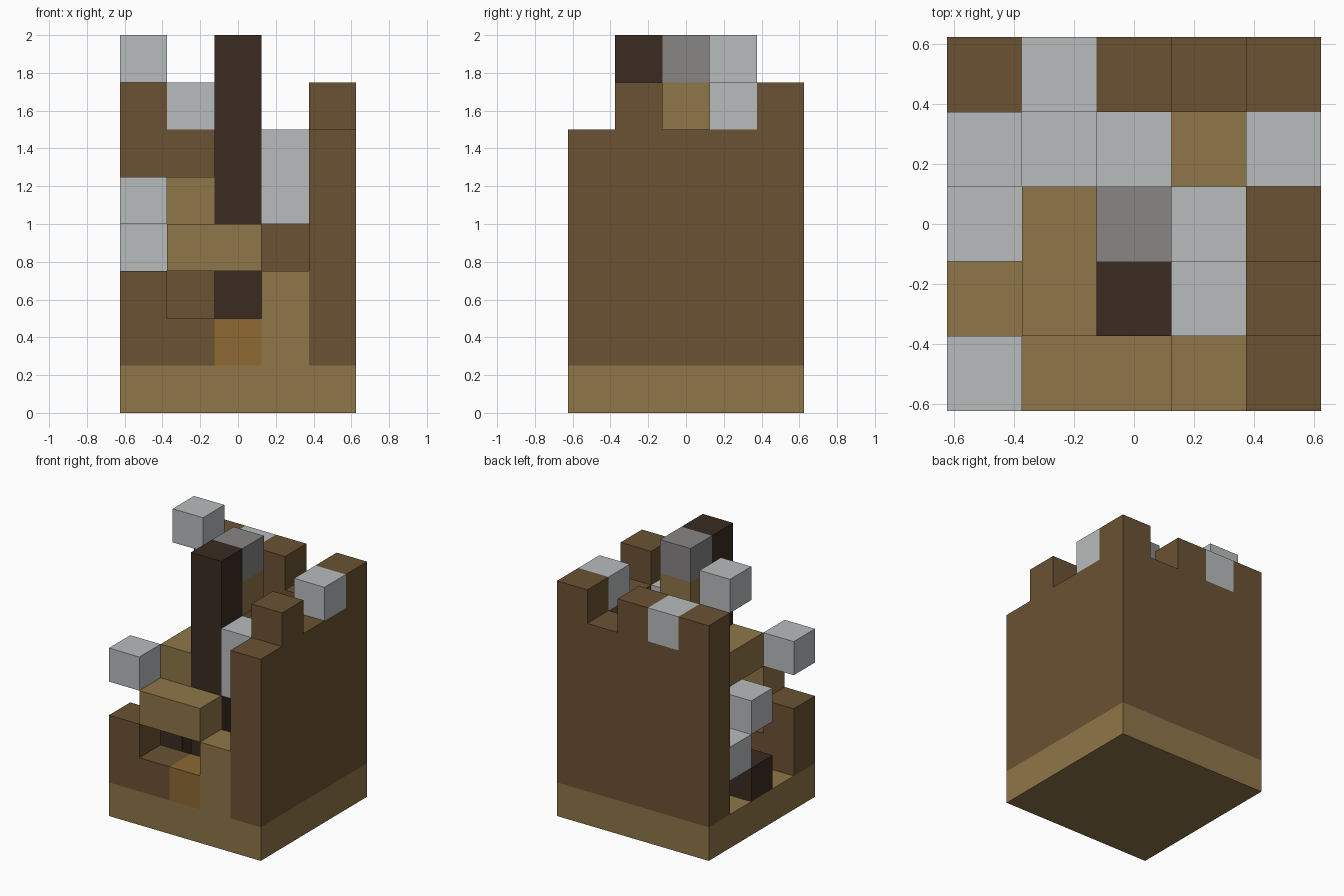
import bpy
import bmesh
from mathutils import Matrix, Vector

cube = bpy.data.objects.get("Cube")
if cube:
    bpy.data.objects.remove(cube, do_unlink=True)

UNIT = 0.25
ORIGIN = Vector((-0.625, -0.625, 0))


def material(name, hex_code):
    def linear(c):
        return c / 12.92 if c <= 0.04045 else ((c + 0.055) / 1.055) ** 2.4
    color = [linear(v / 255) for v in bytes.fromhex(hex_code)] + [1]
    mat = bpy.data.materials.new(name)
    mat.use_nodes = True
    mat.diffuse_color = color
    mat.node_tree.nodes["Principled BSDF"].inputs["Base Color"].default_value = color
    return mat


SAND = material("sand", "8F7648")
BROWN = material("brown", "6B5233")
DARK = material("dark_wood", "3A2B21")
STONE = material("pale_stone", "B8BCBE")
GREY = material("mid_grey", "888585")
AMBER = material("amber", "8E6932")


def block(name, mat, cell, size=(1, 1, 1)):
    """Box of whole grid units, placed by its lowest corner cell."""
    size = Vector(size)
    center = ORIGIN + (Vector(cell) + size / 2) * UNIT
    bm = bmesh.new()
    bmesh.ops.create_cube(bm, size=1, matrix=Matrix.LocRotScale(center, None, size * UNIT))
    mesh = bpy.data.meshes.new(name)
    bm.to_mesh(mesh)
    bm.free()
    mesh.materials.append(mat)
    obj = bpy.data.objects.new(name, mesh)
    bpy.context.collection.objects.link(obj)
    return obj


# Base and the two standing walls
block("floor", SAND, (0, 0, 0), (5, 5, 1))
block("side_wall", BROWN, (4, 0, 1), (1, 5, 5))
block("back_wall", BROWN, (0, 4, 1), (4, 1, 5))

# Broken wall tops
for x, y in ((4, 1), (4, 4), (2, 4), (0, 4)):
    block("battlement", BROWN, (x, y, 6))
for x, y in ((4, 3), (1, 4)):
    block("stone_battlement", STONE, (x, y, 6))

# Low front wall with its lamp
block("front_corner", BROWN, (0, 0, 1), (1, 1, 2))
block("window_sill", BROWN, (1, 0, 1))
block("lamp", AMBER, (2, 0, 1))

# Central post and cap
block("post", DARK, (2, 1, 1), (1, 1, 7))
block("post_cap", GREY, (2, 2, 7))
block("post_bracket", SAND, (2, 2, 6))
block("stump", DARK, (0, 2, 1))

# Steps rising around the post
block("lower_step", SAND, (3, 0, 1), (1, 1, 2))
block("front_step", SAND, (1, 0, 3), (2, 1, 1))
block("upper_step", SAND, (1, 1, 4), (1, 2, 1))

# Stones among and around the walls
block("stone_pillar", STONE, (3, 1, 4), (1, 1, 2))
for cell in ((0, 0, 4), (0, 3, 7), (0, 2, 3), (0, 3, 2),
             (1, 3, 3), (2, 3, 4), (3, 2, 4)):
    block("loose_stone", STONE, cell)
